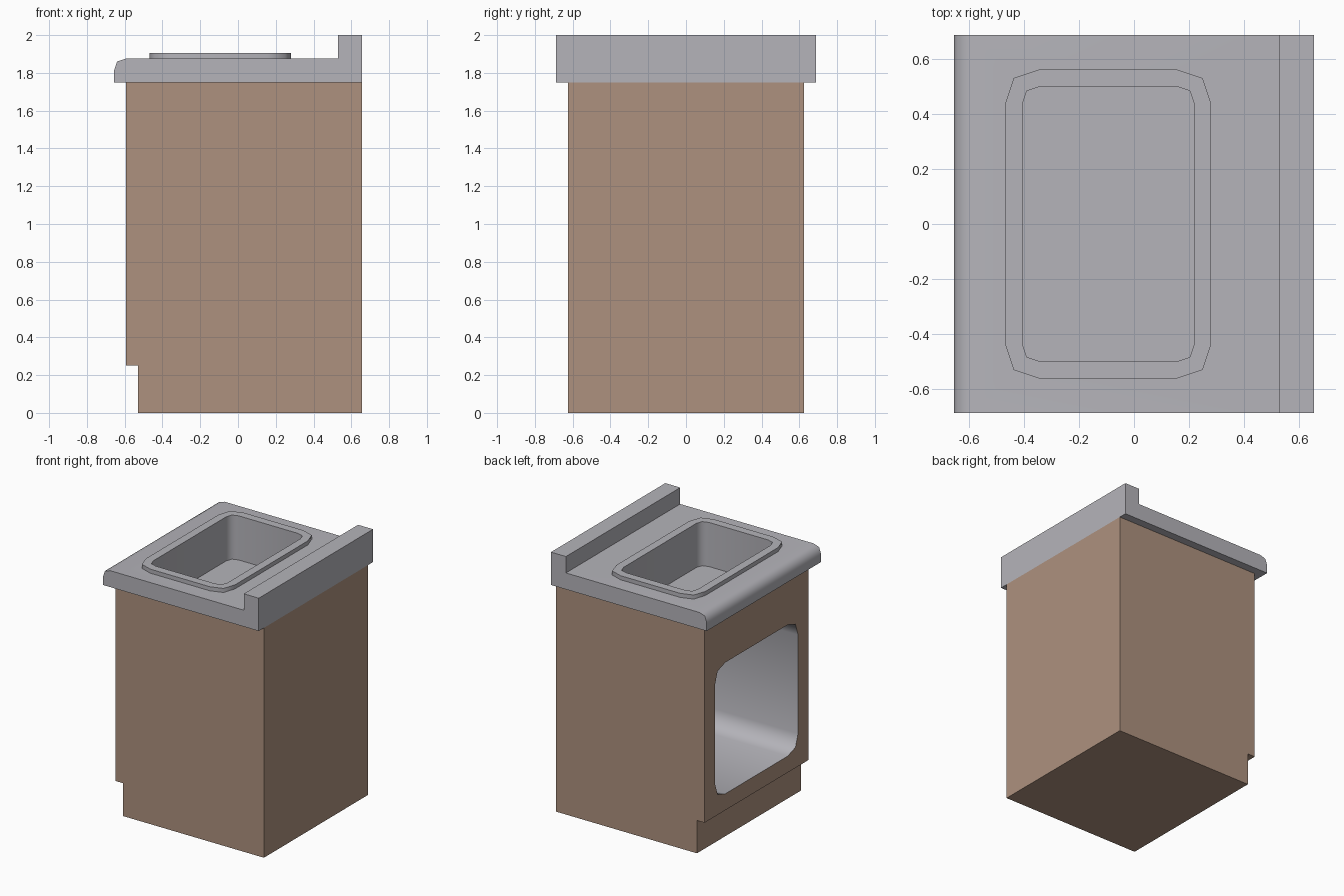
import bpy, bmesh
from math import radians

cube = bpy.data.objects.get("Cube")
if cube:
    bpy.data.objects.remove(cube, do_unlink=True)


def make_material(name, color):
    m = bpy.data.materials.new(name)
    m.use_nodes = True
    rgba = (*color, 1.0)
    m.diffuse_color = rgba
    m.node_tree.nodes["Principled BSDF"].inputs["Base Color"].default_value = rgba
    return m


WOOD = make_material("brown wood", (0.42, 0.285, 0.21))
METAL = make_material("grey metal", (0.46, 0.455, 0.49))


def rounded(x0, x1, y0, y1, r):
    """Rectangle with two-segment rounded corners, counter-clockwise."""
    m = r * 0.25
    return [(x1, y0 + r), (x1, y1 - r), (x1 - m, y1 - m), (x1 - r, y1),
            (x0 + r, y1), (x0 + m, y1 - m), (x0, y1 - r),
            (x0, y0 + r), (x0 + m, y0 + m), (x0 + r, y0),
            (x1 - r, y0), (x1 - m, y0 + m)]


def loft(name, rings, material, cap_start=True):
    """Skin a stack of equal-length point rings and cap the ends."""
    bm = bmesh.new()
    loops = [[bm.verts.new(p) for p in ring] for ring in rings]
    n = len(loops[0])
    for a, b in zip(loops, loops[1:]):
        for i in range(n):
            j = (i + 1) % n
            bm.faces.new((a[i], a[j], b[j], b[i]))
    if cap_start:
        bm.faces.new(loops[0][::-1])
    bm.faces.new(loops[-1])
    if cap_start:
        bmesh.ops.recalc_face_normals(bm, faces=bm.faces)
    mesh = bpy.data.meshes.new(name)
    bm.to_mesh(mesh)
    bm.free()
    mesh.materials.append(material)
    ob = bpy.data.objects.new(name, mesh)
    bpy.context.collection.objects.link(ob)
    return ob


def at_z(points, z):
    return [(x, y, z) for x, y in points]


def across(points, half):
    """Two rings of an x-z profile running from -half to half in y."""
    return [[(x, y, z) for x, z in points] for y in (-half, half)]


def select(ob):
    bpy.ops.object.select_all(action='DESELECT')
    ob.select_set(True)
    bpy.context.view_layer.objects.active = ob


def cut(ob, cutter):
    mod = ob.modifiers.new("cut", 'BOOLEAN')
    mod.operation = 'DIFFERENCE'
    mod.solver = 'EXACT'
    mod.material_mode = 'TRANSFER'
    mod.object = cutter
    select(ob)
    bpy.ops.object.modifier_apply(modifier=mod.name)


# Cabinet body with a recessed toe kick
cabinet = loft("cabinet", across(
    [(-0.53, 0), (0.656, 0), (0.656, 1.75), (-0.594, 1.75),
     (-0.594, 0.25), (-0.53, 0.25)], 0.625), WOOD)

# Worktop with rounded lip and raised splash strip
worktop = loft("worktop", across(
    [(-0.656, 1.75), (0.656, 1.75), (0.656, 2), (0.53, 2), (0.53, 1.875),
     (-0.594, 1.875), (-0.64, 1.86), (-0.656, 1.813)], 0.6875), METAL)

# Sink: raised rim dropping into a straight-sided basin
rim = rounded(-0.469, 0.281, -0.5625, 0.5625, 0.125)
bowl = rounded(-0.406, 0.219, -0.5, 0.5, 0.0625)
sink = loft("sink", [at_z(rim, 1.875), at_z(rim, 1.906),
                     at_z(bowl, 1.906), at_z(bowl, 1.57)], METAL, cap_start=False)

# Storage opening and room for the basin
opening = rounded(-0.5, 0.5, 0.375, 1.375, 0.125)
opening_cutter = loft("opening_cutter", [[(x, y, z) for y, z in opening]
                                         for x in (-0.8, 0.5)], METAL)
well = rounded(-0.416, 0.229, -0.51, 0.51, 0.0625)
well_cutter = loft("well_cutter", [at_z(well, 1.55), at_z(well, 2.1)], METAL)
cut(cabinet, opening_cutter)
cut(cabinet, well_cutter)
cut(worktop, well_cutter)
for helper in (opening_cutter, well_cutter):
    bpy.data.objects.remove(helper, do_unlink=True)

# Soft shading over the rounded corners
for ob in (cabinet, worktop, sink):
    select(ob)
    bpy.ops.object.shade_smooth_by_angle(angle=radians(60))
